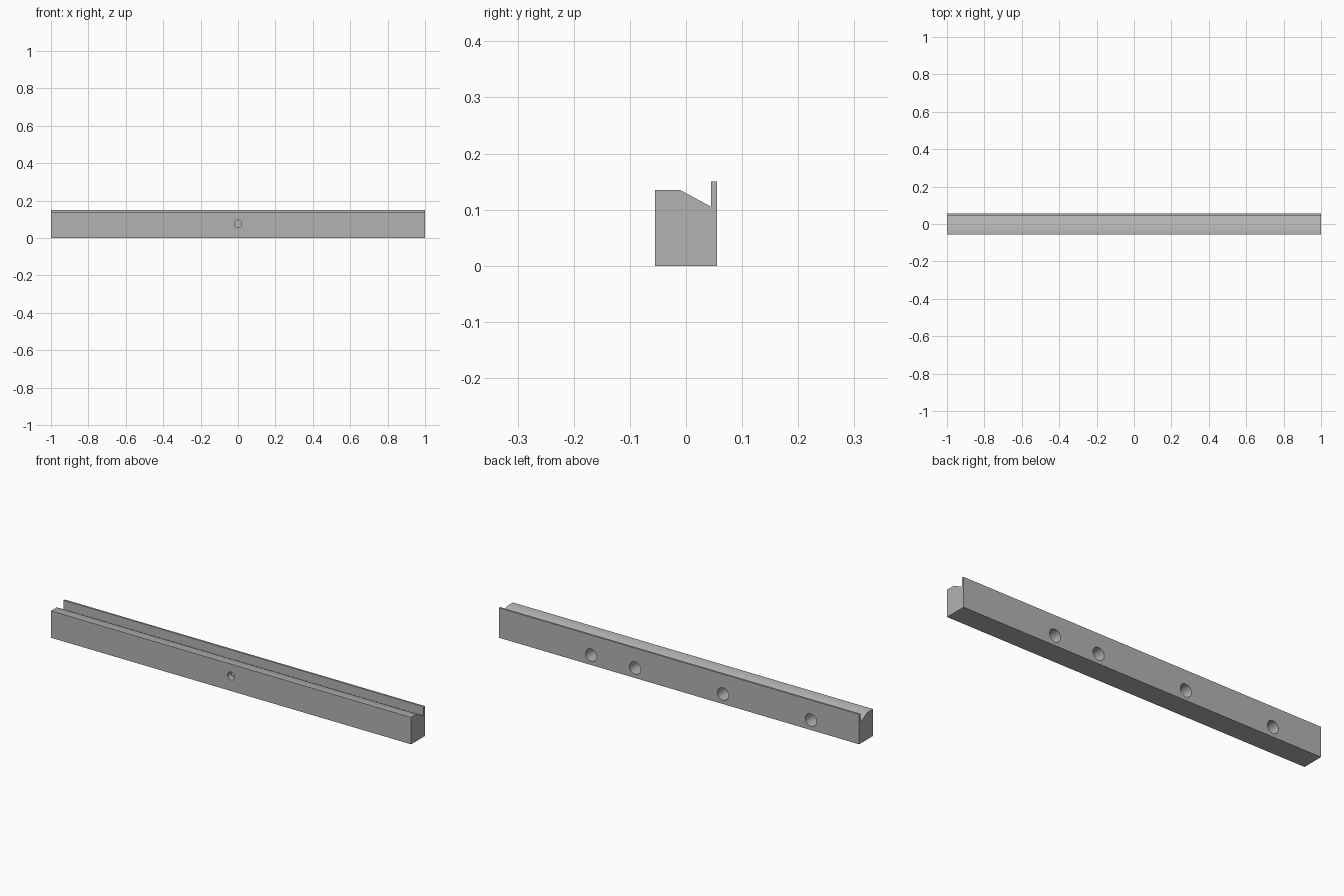
import bpy
import bmesh
import math

if "Cube" in bpy.data.objects:
    bpy.data.objects.remove(bpy.data.objects["Cube"], do_unlink=True)

# Single grey finish
grey = bpy.data.materials.new("grey")
grey.use_nodes = True
colour = (0.45, 0.45, 0.45, 1)
grey.diffuse_color = colour
grey.node_tree.nodes["Principled BSDF"].inputs["Base Color"].default_value = colour


def new_object(name, bm):
    bmesh.ops.recalc_face_normals(bm, faces=bm.faces[:])
    mesh = bpy.data.meshes.new(name)
    bm.to_mesh(mesh)
    bm.free()
    mesh.materials.append(grey)
    obj = bpy.data.objects.new(name, mesh)
    bpy.context.collection.objects.link(obj)
    return obj


# Rail: (y, z) cross-section with a sloped ledge and thin back lip, extruded along x
HALF_DEPTH = 0.055
profile = [(-HALF_DEPTH, 0), (HALF_DEPTH, 0), (HALF_DEPTH, 0.15), (0.045, 0.15),
           (0.045, 0.105), (-0.01, 0.135), (-HALF_DEPTH, 0.135)]
bm = bmesh.new()
end = bm.faces.new([bm.verts.new((-1, y, z)) for y, z in profile])
swept = bmesh.ops.extrude_face_region(bm, geom=[end])["geom"]
bmesh.ops.translate(bm, vec=(2, 0, 0),
                    verts=[v for v in swept if isinstance(v, bmesh.types.BMVert)])
rail = new_object("rail", bm)


def drill(name, x, z, radius, depth, side):
    """Cut a blind round hole into the front (-1) or back (+1) face."""
    bm = bmesh.new()
    bmesh.ops.create_cone(bm, cap_ends=True, segments=32, radius1=radius,
                          radius2=radius, depth=2 * depth)
    cutter = new_object(name, bm)
    cutter.rotation_euler.x = math.pi / 2
    cutter.location = (x, side * HALF_DEPTH, z)
    cutter.hide_render = True
    cut = rail.modifiers.new(name, "BOOLEAN")
    cut.operation = "DIFFERENCE"
    cut.solver = "EXACT"
    cut.object = cutter
    bpy.context.view_layer.update()
    bpy.ops.object.modifier_apply(modifier=name)
    bpy.data.objects.remove(cutter, do_unlink=True)


bpy.ops.object.select_all(action="DESELECT")
rail.select_set(True)
bpy.context.view_layer.objects.active = rail

# Four large mounting holes behind, one small hole in front
for x in (-0.732, -0.244, 0.244, 0.488):
    drill("back_hole", x, 0.05, 0.031, 0.09, 1)
drill("front_hole", 0, 0.075, 0.02, 0.03, -1)

bpy.ops.object.shade_smooth_by_angle(angle=math.radians(30))
